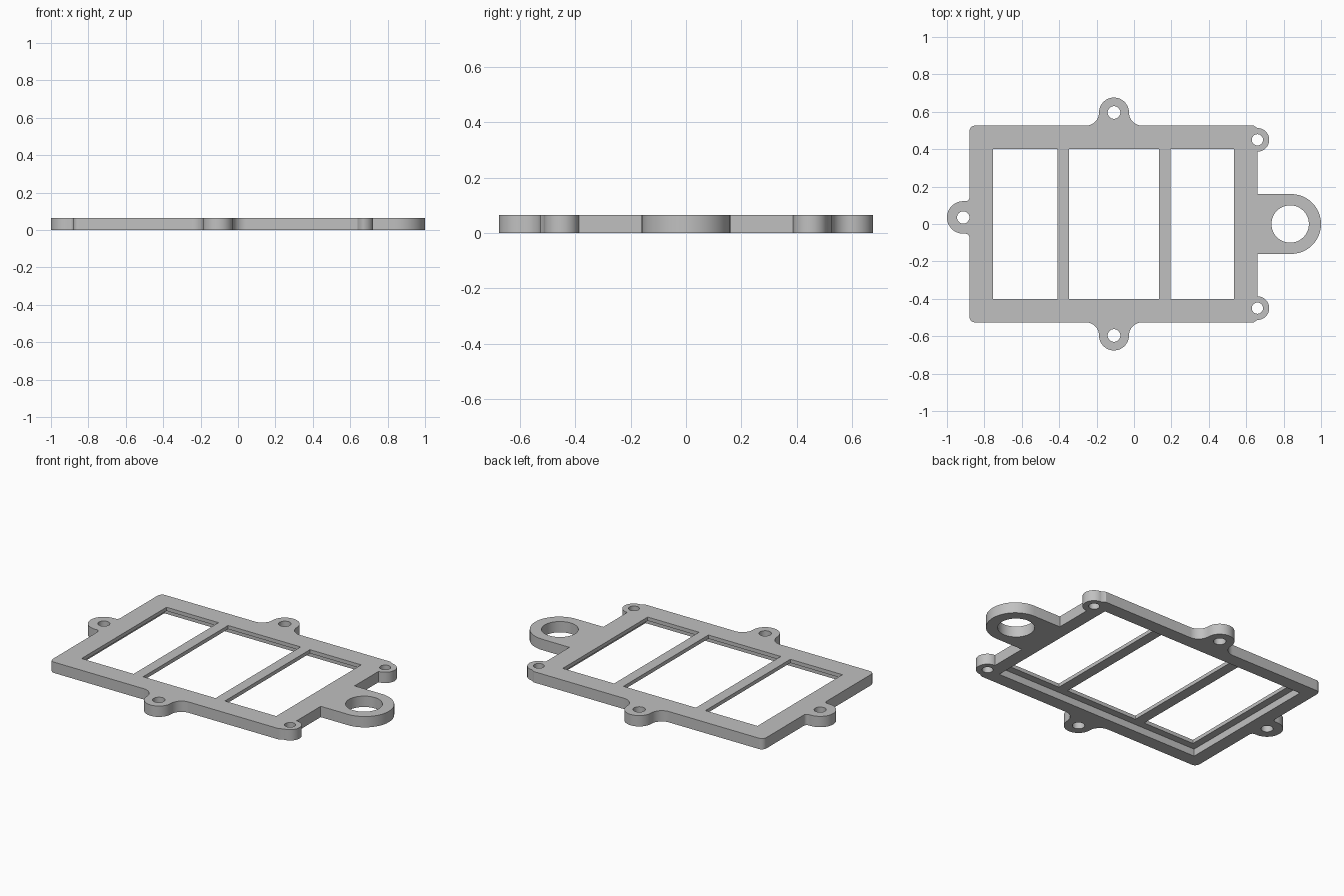
import bpy
import bmesh
import math

cube = bpy.data.objects.get("Cube")
if cube:
    bpy.data.objects.remove(cube, do_unlink=True)

HEIGHT = 0.065       # full thickness of the frame
CEILING = 0.043      # depth of the recess under the frame
LEFT, RIGHT, SIDE = -0.88, 0.66, 0.526


def arc(cx, cy, r, start, end):
    """Points along an arc, angles in degrees."""
    n = max(4, round(abs(end - start) / 7.5))
    angles = [math.radians(start + (end - start) * i / n) for i in range(n + 1)]
    return [(cx + r * math.cos(a), cy + r * math.sin(a)) for a in angles]


def circle(cx, cy, r):
    return arc(cx, cy, r, 0, 360)[:-1]


def rect(x0, x1, y):
    return [(x0, -y), (x1, -y), (x1, y), (x0, y)]


# Upper half of the side outline: corner ear, filleted side ear, rounded corner
ear_x, ear_r, fillet = -0.107, 0.08, 0.07
ear_y = SIDE + fillet
reach = ear_r + fillet
half = (arc(RIGHT, 0.45, 0.063, -90, 90) + [(0.64, SIDE)]
        + arc(ear_x + reach, ear_y, fillet, 270, 180)
        + arc(ear_x, ear_y, ear_r, 0, 180)[1:-1]
        + arc(ear_x - reach, ear_y, fillet, 0, -90)
        + arc(LEFT + 0.03, SIDE - 0.03, 0.03, 90, 180))

# End ear on the left edge, and the ring tab on the right edge
end_ear = (arc(LEFT - 0.02, 0.142, 0.02, 0, -90)
           + arc(-0.913, 0.035, 0.087, 90, 270)
           + arc(LEFT - 0.02, -0.072, 0.02, 90, 0))
ring_tab = [(RIGHT, -0.16)] + arc(0.84, 0, 0.16, -90, 90) + [(RIGHT, 0.16)]
outline = ring_tab + half + end_ear + [(x, -y) for x, y in reversed(half)]

# Openings
holes = [circle(0.835, 0, 0.1), circle(-0.913, 0.035, 0.033)]
for s in (1, -1):
    holes += [circle(ear_x, s * ear_y, 0.034), circle(RIGHT, s * 0.45, 0.03)]
windows = [rect(a, b, 0.402) for a, b in ((-0.755, -0.41), (-0.347, 0.133), (0.195, 0.535))]
recess = rect(LEFT + 0.08, RIGHT - 0.08, SIDE - 0.08)

bm = bmesh.new()


def fill(loops, z):
    """Flat face bounded by the first loop with the others as holes."""
    edges = []
    for loop in loops:
        vs = [bm.verts.new((x, y, z)) for x, y in loop]
        edges += [bm.edges.new((vs[i - 1], vs[i])) for i in range(len(vs))]
    bmesh.ops.triangle_fill(bm, edges=edges, use_beauty=True, normal=(0, 0, 1))


def wall(loop, z0, z1):
    low = [bm.verts.new((x, y, z0)) for x, y in loop]
    high = [bm.verts.new((x, y, z1)) for x, y in loop]
    for i in range(len(loop)):
        bm.faces.new((low[i - 1], low[i], high[i], high[i - 1]))


# Underside rim, recess ceiling and top face, joined by walls
fill([outline, recess] + holes, 0)
fill([recess] + windows, CEILING)
fill([outline] + holes + windows, HEIGHT)
for loop in [outline] + holes:
    wall(loop, 0, HEIGHT)
for loop in windows:
    wall(loop, CEILING, HEIGHT)
wall(recess, 0, CEILING)
bmesh.ops.remove_doubles(bm, verts=bm.verts, dist=0.0002)
bmesh.ops.recalc_face_normals(bm, faces=bm.faces)

mesh = bpy.data.meshes.new("window_frame")
bm.to_mesh(mesh)
bm.free()
frame = bpy.data.objects.new("window_frame", mesh)
bpy.context.collection.objects.link(frame)

# Plain grey material
grey = bpy.data.materials.new("light_grey")
grey.use_nodes = True
colour = (0.53, 0.53, 0.53, 1)
grey.diffuse_color = colour
for node in grey.node_tree.nodes:
    if node.type == 'BSDF_PRINCIPLED':
        node.inputs["Base Color"].default_value = colour
mesh.materials.append(grey)

bpy.ops.object.select_all(action='DESELECT')
frame.select_set(True)
bpy.context.view_layer.objects.active = frame
bpy.ops.object.shade_smooth_by_angle(angle=math.radians(30))
